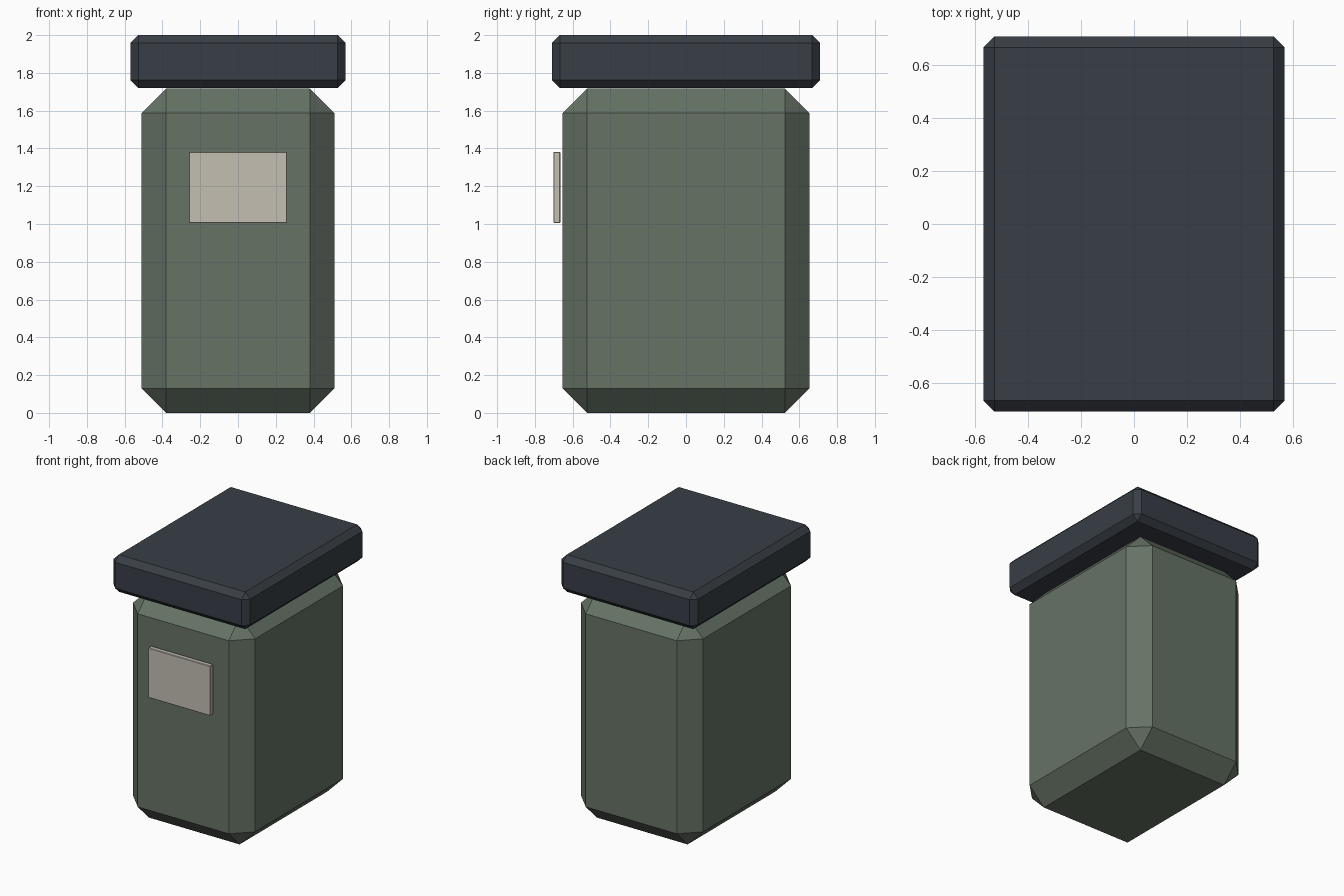
import bpy
import bmesh

if "Cube" in bpy.data.objects:
    bpy.data.objects.remove(bpy.data.objects["Cube"])


def material(name, rgb):
    mat = bpy.data.materials.new(name)
    mat.diffuse_color = (*rgb, 1.0)
    mat.use_nodes = True
    mat.node_tree.nodes["Principled BSDF"].inputs["Base Color"].default_value = mat.diffuse_color
    return mat


def chamfered_box(name, low, high, chamfer, mat):
    """Box between two corners with a single flat chamfer on every edge."""
    bm = bmesh.new()
    bmesh.ops.create_cube(bm, size=1.0)
    for v in bm.verts:
        for i in range(3):
            v.co[i] = low[i] if v.co[i] < 0 else high[i]
    bmesh.ops.bevel(bm, geom=bm.edges[:], offset=chamfer, offset_type='OFFSET',
                    segments=1, profile=0.5, affect='EDGES')
    bmesh.ops.recalc_face_normals(bm, faces=bm.faces[:])
    mesh = bpy.data.meshes.new(name)
    bm.to_mesh(mesh)
    bm.free()
    mesh.materials.append(mat)
    obj = bpy.data.objects.new(name, mesh)
    bpy.context.collection.objects.link(obj)
    return obj


green = material("grey green", (0.133, 0.170, 0.131))
slate = material("dark slate", (0.040, 0.048, 0.061))
cream = material("warm cream", (0.55, 0.52, 0.45))

# Container body with wide chamfers
chamfered_box("body", (-0.51, -0.653, 0.0), (0.51, 0.653, 1.717), 0.13, green)

# Overhanging lid
chamfered_box("lid", (-0.57, -0.71, 1.72), (0.57, 0.71, 2.0), 0.042, slate)

# Label plate just in front of the body
chamfered_box("label_plate", (-0.26, -0.702, 1.005), (0.26, -0.665, 1.382), 0.004, cream)
